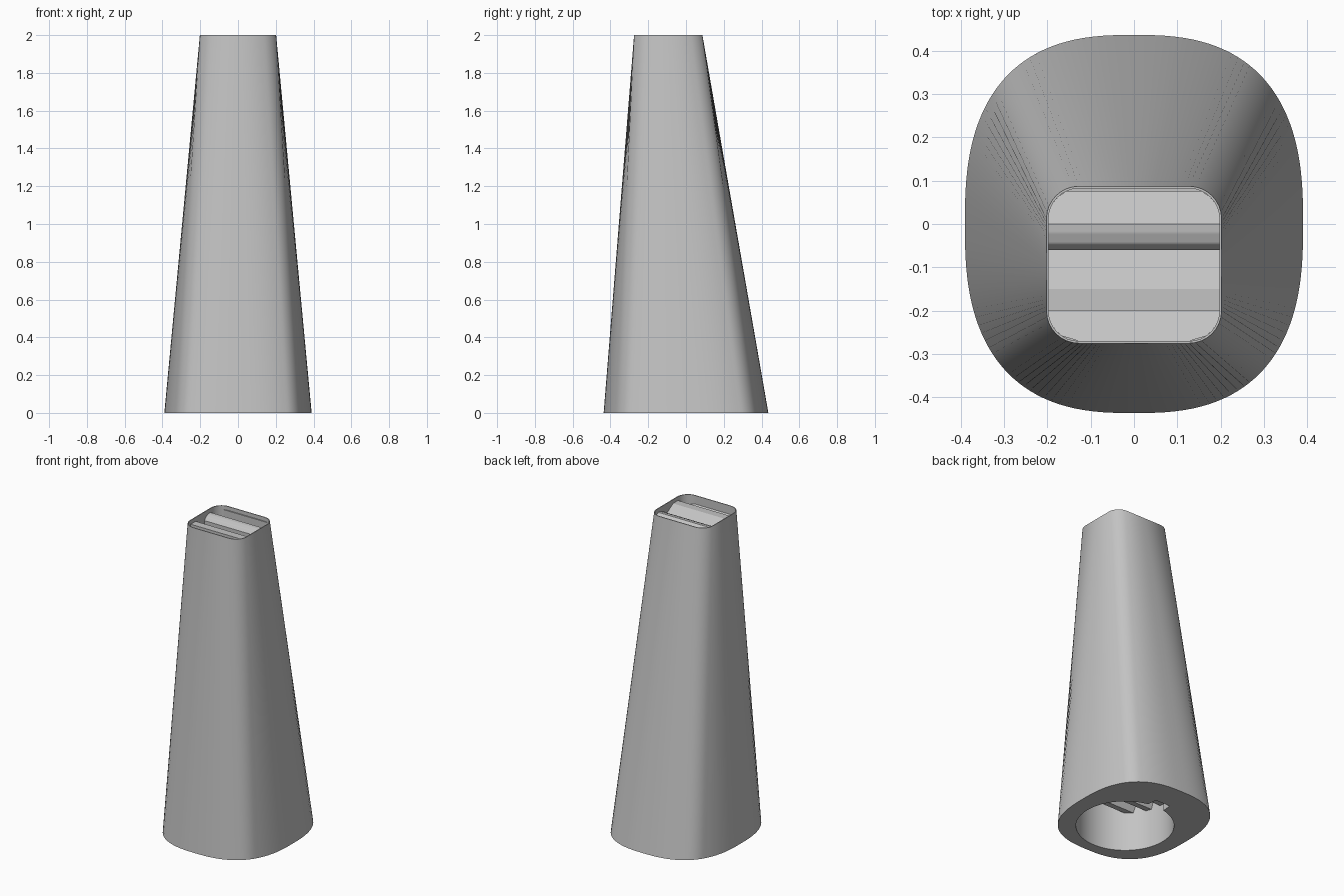
import bpy, bmesh, math

old = bpy.data.objects.get("Cube")
if old:
    bpy.data.objects.remove(old, do_unlink=True)

grey = bpy.data.materials.new("plain grey")
grey.use_nodes = True
COLOUR = (0.55, 0.55, 0.55, 1)
grey.diffuse_color = COLOUR
grey.node_tree.nodes["Principled BSDF"].inputs["Base Color"].default_value = COLOUR

TOP_Y = -0.094          # centre of the outlet
HOLE_Y, HOLE_R = -0.082, 0.286
STRAIGHT, ARC = 12, 8   # steps per half side and per corner


def finish(bm, name, fix=True):
    if fix:
        bmesh.ops.recalc_face_normals(bm, faces=bm.faces)
    mesh = bpy.data.meshes.new(name)
    bm.to_mesh(mesh)
    bm.free()
    mesh.materials.append(grey)
    ob = bpy.data.objects.new(name, mesh)
    bpy.context.collection.objects.link(ob)
    bpy.ops.object.select_all(action="DESELECT")
    ob.select_set(True)
    bpy.context.view_layer.objects.active = ob
    bpy.ops.object.shade_smooth_by_angle(angle=math.radians(30))
    return ob


def quarter(w, d, r):
    """First quadrant of a rounded rectangle, each point with its loft angle."""
    pts = [(35 * i / STRAIGHT, w, (d - r) * i / STRAIGHT) for i in range(STRAIGHT)]
    for i in range(ARC + 1):
        a = math.pi / 2 * i / ARC
        pts.append((35 + 20 * i / ARC, w - r + r * math.cos(a), d - r + r * math.sin(a)))
    pts += [(55 + 35 * i / STRAIGHT, (w - r) * (1 - i / STRAIGHT), d)
            for i in range(1, STRAIGHT + 1)]
    return pts


def rounded_ring(w, d, r):
    q = quarter(w, d, r)
    ring = q[:-1]
    ring += [(180 - t, -x, y) for t, x, y in reversed(q)][:-1]
    ring += [(180 + t, -x, -y) for t, x, y in q][:-1]
    ring += [(360 - t, x, -y) for t, x, y in reversed(q)][:-1]
    return ring


def power(v):
    return math.copysign(abs(v) ** (2 / 2.62), v)


outer = rounded_ring(0.202, 0.181, 0.075)
inner = rounded_ring(0.197, 0.176, 0.07)
angles = [math.radians(p[0]) for p in outer]


def base_ring():
    return [(0.39 * power(math.cos(t)), 0.436 * power(math.sin(t)), 0) for t in angles]


def socket_ring(z):
    """Round socket with a small keyway at the back."""
    ring = []
    for t in angles:
        r = 0.345 if abs(math.degrees(t) - 90) < 9 else HOLE_R
        ring.append((r * math.cos(t), HOLE_Y + r * math.sin(t), z))
    return ring


# Tapered body with a round socket below and a shallow outlet above
rings = [socket_ring(0.30), socket_ring(0), base_ring(),
         [(x, y + TOP_Y, 2) for _, x, y in outer],
         [(x, y + TOP_Y, 2) for _, x, y in inner],
         [(x, y + TOP_Y, 1.88) for _, x, y in inner]]
bm = bmesh.new()
loops = [[bm.verts.new(p) for p in ring] for ring in rings]
for a, b in zip(loops, loops[1:]):
    for i in range(len(a)):
        j = (i + 1) % len(a)
        bm.faces.new((a[i], a[j], b[j], b[i]))
bm.faces.new(loops[0])
bm.faces.new(loops[-1])
finish(bm, "tapered_body")


# Stepped louvres across the outlet, trimmed to its rounded corners
def half_width(y):
    over = abs(y - TOP_Y) - (0.176 - 0.07)
    if over <= 0:
        return 0.197
    return 0.127 + math.sqrt(max(0, 0.07 ** 2 - over ** 2))


profile = [(-0.27, 1.945), (-0.2, 1.90), (-0.2, 1.975), (-0.15, 1.975),
           (-0.06, 1.92), (-0.06, 1.945), (-0.045, 1.963), (-0.02, 1.973),
           (0, 1.975), (0.075, 1.925), (0.075, 1.975), (0.082, 1.975)]
bm = bmesh.new()
rows = []
for (y0, z0), (y1, z1) in zip(profile, profile[1:]):
    for k in range(6):
        rows.append((y0 + (y1 - y0) * k / 6, z0 + (z1 - z0) * k / 6))
rows.append(profile[-1])
pairs = [(bm.verts.new((-half_width(y), y, z)), bm.verts.new((half_width(y), y, z)))
         for y, z in rows]
for (a, b), (c, d) in zip(pairs, pairs[1:]):
    bm.faces.new((a, b, d, c))
finish(bm, "outlet_louvres", fix=False)

# Slanted ribs across the socket ceiling
bm = bmesh.new()
for k in range(-2, 3):
    y = HOLE_Y + 0.1 * k
    section = [(y - 0.045, 0.31), (y - 0.02, 0.25), (y + 0.015, 0.25), (y + 0.03, 0.31)]
    ends = []
    for side in (-1, 1):
        ends.append([bm.verts.new((side * math.sqrt(HOLE_R ** 2 - (py - HOLE_Y) ** 2), py, pz))
                     for py, pz in section])
    a, b = ends
    for i in range(4):
        j = (i + 1) % 4
        bm.faces.new((a[i], a[j], b[j], b[i]))
    bm.faces.new(a)
    bm.faces.new(b)
finish(bm, "socket_ribs")
